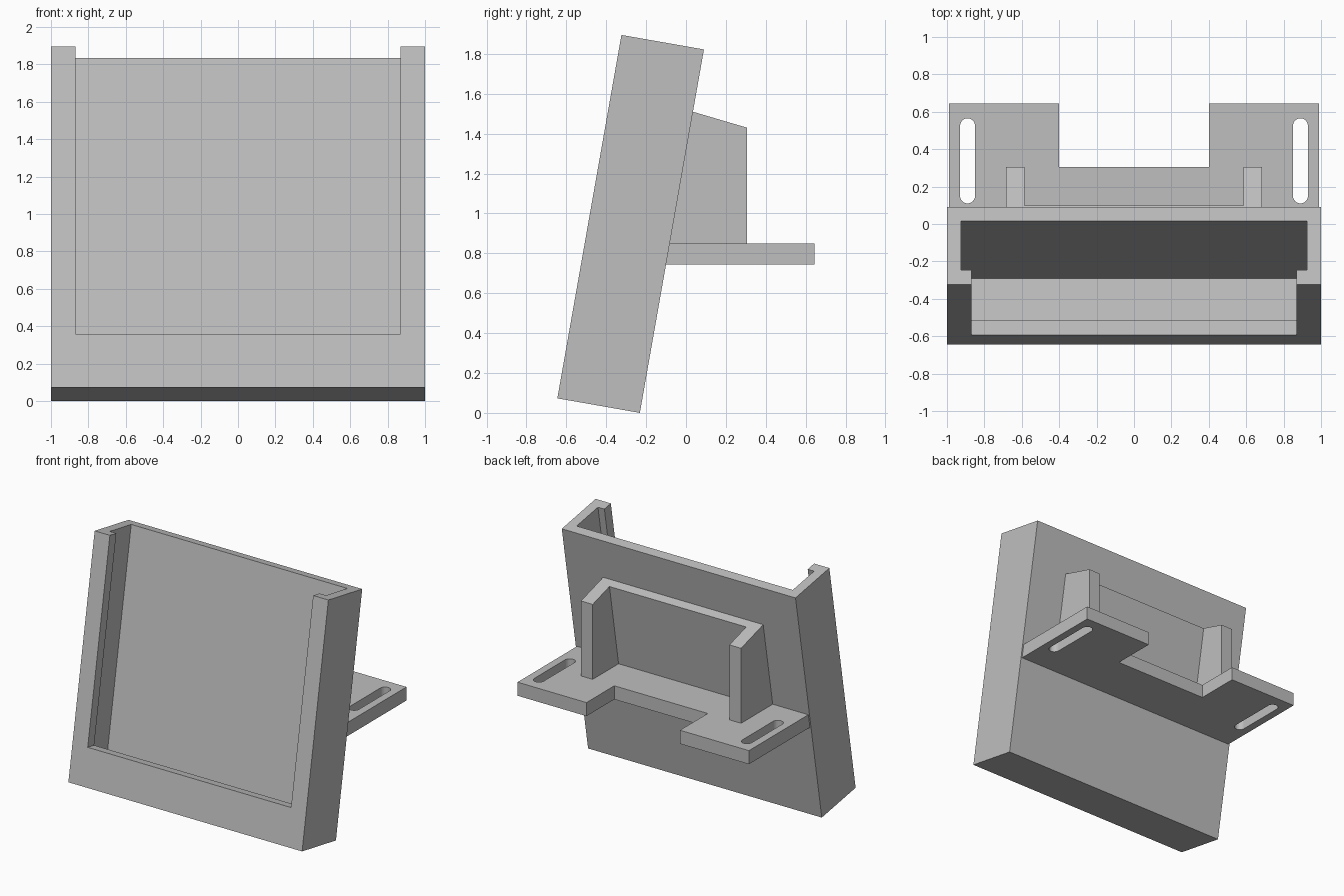
import bpy, bmesh, math
from mathutils import Matrix

if "Cube" in bpy.data.objects:
    bpy.data.objects.remove(bpy.data.objects["Cube"], do_unlink=True)

grey = bpy.data.materials.new("light_grey")
grey.use_nodes = True
colour = (0.52, 0.52, 0.52, 1)
grey.diffuse_color = colour
grey.node_tree.nodes["Principled BSDF"].inputs["Base Color"].default_value = colour

TILT = math.radians(10)
TRAY_FRAME = Matrix.Translation((0, -0.645, 0.073)) @ Matrix.Rotation(-TILT, 4, "X")


def prism(name, points, depth, matrix=None):
    """Extrude a closed outline of 3D points along the depth vector."""
    bm = bmesh.new()
    face = bm.faces.new([bm.verts.new(p) for p in points])
    moved = bmesh.ops.extrude_face_region(bm, geom=[face])["geom"]
    bmesh.ops.translate(bm, vec=depth, verts=[g for g in moved if isinstance(g, bmesh.types.BMVert)])
    bmesh.ops.recalc_face_normals(bm, faces=bm.faces[:])
    if matrix:
        bm.transform(matrix)
    mesh = bpy.data.meshes.new(name)
    bm.to_mesh(mesh)
    bm.free()
    mesh.materials.append(grey)
    obj = bpy.data.objects.new(name, mesh)
    bpy.context.collection.objects.link(obj)
    return obj


def tray_box(name, half_width, y0, y1, z0, z1):
    """Box in the tilted frame of the tray."""
    outline = [(-half_width, y0, z0), (half_width, y0, z0), (half_width, y1, z0), (-half_width, y1, z0)]
    return prism(name, outline, (0, 0, z1 - z0), TRAY_FRAME)


def side_profile(name, profile, x0, x1):
    return prism(name, [(x0, y, z) for y, z in profile], (x1 - x0, 0, 0))


def cut(target, cutter):
    cutter.hide_render = True
    mod = target.modifiers.new("cut", "BOOLEAN")
    mod.operation = "DIFFERENCE"
    mod.solver = "EXACT"
    mod.object = cutter
    bpy.context.view_layer.objects.active = target
    bpy.ops.object.modifier_apply(modifier=mod.name)
    bpy.data.objects.remove(cutter, do_unlink=True)


# Tilted tray: open at the top, with a retaining lip round the front window
tray = tray_box("tray", 1, 0, 0.42, 0, 1.85)
cut(tray, tray_box("pocket_cutter", 0.925, 0.08, 0.345, 0.08, 2))
cut(tray, tray_box("window_cutter", 0.87, -0.1, 0.2, 0.29, 2))

# Mounting shelf with a notch in its rear edge
outline = [(-0.99, -0.11), (0.99, -0.11), (0.99, 0.645), (0.4, 0.645),
           (0.4, 0.305), (-0.4, 0.305), (-0.4, 0.645), (-0.99, 0.645)]
shelf = prism("mounting_shelf", [(x, y, 0.745) for x, y in outline], (0, 0, 0.105))

# Rounded screw slots
RADIUS, STEPS = 0.04, 12
for side in (-1, 1):
    slot = []
    for end, centre in ((0, 0.525), (math.pi, 0.15)):
        for i in range(STEPS + 1):
            a = end + math.pi * i / STEPS
            slot.append((side * 0.89 + RADIUS * math.cos(a), centre + RADIUS * math.sin(a), 0.6))
    cut(shelf, prism("slot_cutter", slot, (0, 0, 0.4)))

# Support ribs, with sloping tops, rising from the shelf
rib = [(-0.1, 0.84), (0.305, 0.84), (0.305, 1.43), (-0.01, 1.523)]
side_profile("left_rib", rib, 0.585, 0.685)
side_profile("right_rib", rib, -0.685, -0.585)

# Thickening plate between the ribs, parallel to the tray back
plate = [(-0.1, 0.84), (-0.013, 0.84), (0.1, 1.49), (-0.01, 1.523)]
side_profile("back_plate", plate, -0.585, 0.585)
